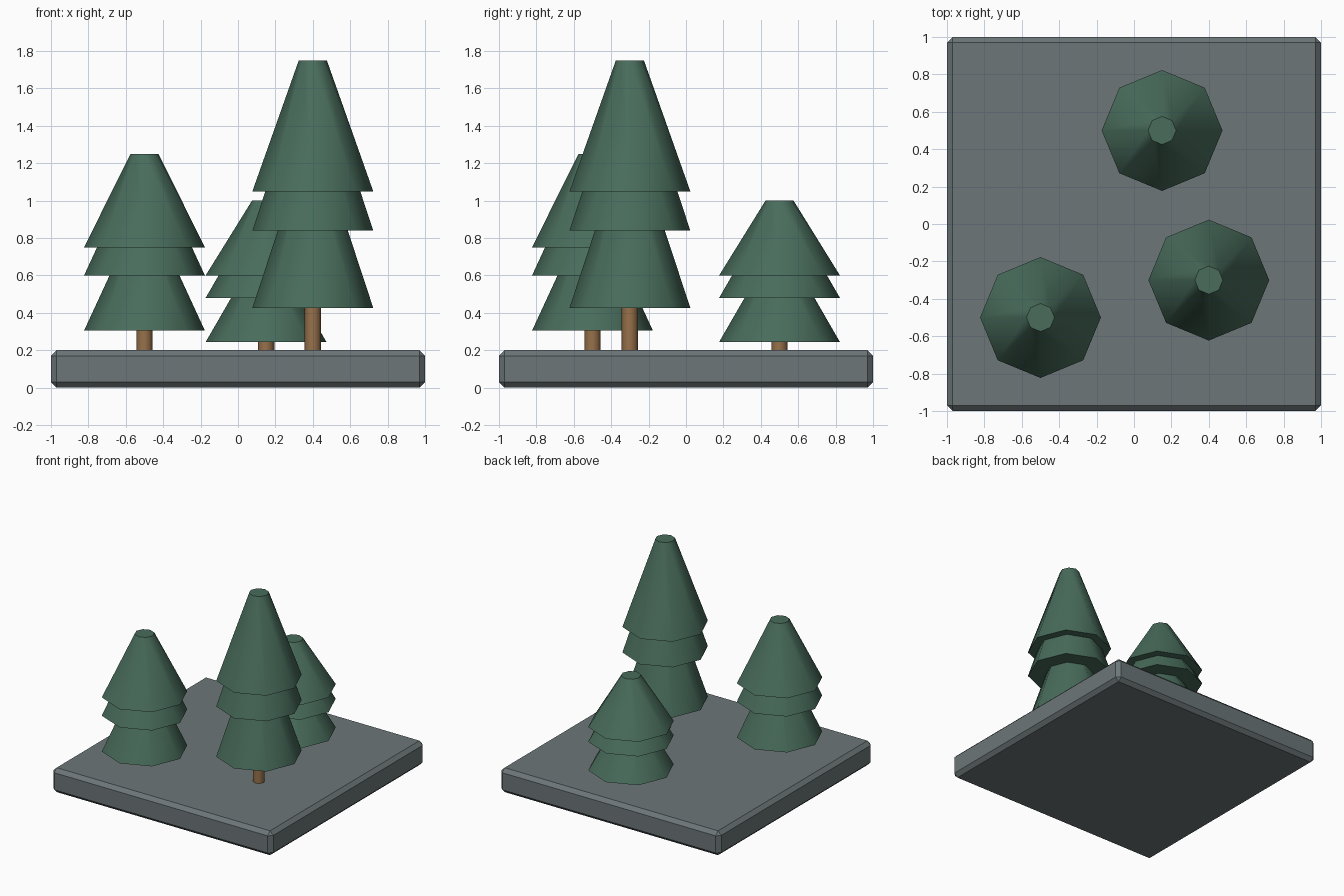
import bpy

if "Cube" in bpy.data.objects:
    bpy.data.objects.remove(bpy.data.objects["Cube"])


def material(name, color):
    m = bpy.data.materials.new(name)
    m.diffuse_color = (*color, 1)
    m.use_nodes = True
    m.node_tree.nodes["Principled BSDF"].inputs["Base Color"].default_value = m.diffuse_color
    return m


GREEN = material("foliage_green", (0.065, 0.15, 0.105))
BROWN = material("bark_brown", (0.31, 0.165, 0.07))
STONE = material("slate", (0.15, 0.18, 0.19))


def frustum(name, x, y, z0, z1, r0, r1, mat):
    """Eight-sided frustum with smooth sides and flat caps."""
    bpy.ops.mesh.primitive_cone_add(vertices=8, radius1=r0, radius2=r1,
                                    depth=z1 - z0, location=(x, y, (z0 + z1) / 2))
    ob = bpy.context.object
    ob.name = name
    ob.data.materials.append(mat)
    for p in ob.data.polygons:
        p.use_smooth = abs(p.normal.z) < 0.99
    return ob


def tree(name, x, y, h):
    # trunk runs down into the base
    frustum(name + "_trunk", x, y, 0.005, 0.4 * h, 0.044, 0.044, BROWN)
    # three overlapping foliage tiers, as fractions of tree height
    tiers = (("lower", 0.244, 0.674), ("middle", 0.48, 0.91), ("top", 0.6, 1.0))
    for tier, a, b in tiers:
        frustum(f"{name}_{tier}_foliage", x, y, a * h, b * h, 0.323, 0.075, GREEN)


# ground slab with chamfered edges
bpy.ops.mesh.primitive_cube_add(size=1, location=(0, 0, 0.1))
base = bpy.context.object
base.name = "base_slab"
base.scale = (2, 2, 0.2)
bpy.ops.object.transform_apply(location=False, rotation=False, scale=True)
base.data.materials.append(STONE)
bevel = base.modifiers.new("chamfer", "BEVEL")
bevel.width = 0.03
bevel.segments = 1

# trees
tree("left_tree", -0.5, -0.5, 1.25)
tree("tall_tree", 0.4, -0.3, 1.75)
tree("back_tree", 0.15, 0.5, 1.0)
